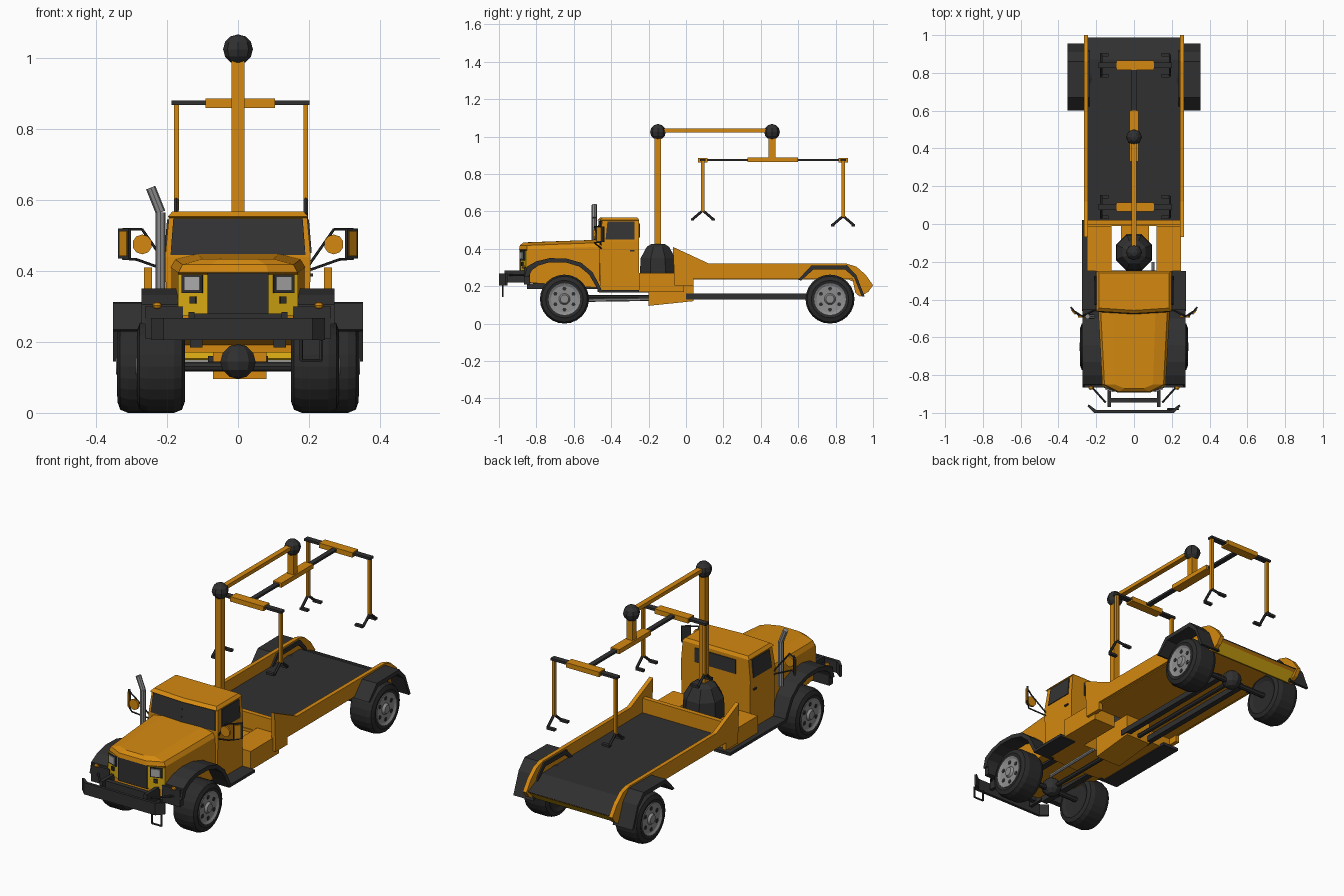
import bpy, bmesh, math
from mathutils import Vector, Matrix

if "Cube" in bpy.data.objects:
    bpy.data.objects.remove(bpy.data.objects["Cube"])


def mat(name, r, g, b):
    m = bpy.data.materials.new(name)
    m.diffuse_color = (r, g, b, 1)
    m.use_nodes = True
    m.node_tree.nodes["Principled BSDF"].inputs["Base Color"].default_value = m.diffuse_color
    return m


ORANGE = mat("orange_paint", .66, .25, .005)
YELLOW = mat("yellow_paint", .68, .40, .006)
DARK = mat("charcoal", .030, .030, .030)
TYRE = mat("tyre_rubber", .024, .024, .024)
GLASS = mat("dark_glass", .034, .034, .036)
METAL = mat("grey_metal", .27, .27, .27)
LENS = mat("lamp_lens", .40, .40, .40)
SIDES = ((1, "right"), (-1, "left"))


def finish(name, bm, m):
    bmesh.ops.recalc_face_normals(bm, faces=bm.faces)
    me = bpy.data.meshes.new(name)
    bm.to_mesh(me)
    bm.free()
    me.materials.append(m)
    ob = bpy.data.objects.new(name, me)
    bpy.context.collection.objects.link(ob)
    return ob


def loft(name, rings, m):
    """Skin equal-length rings of points and cap both ends."""
    bm = bmesh.new()
    vs = [[bm.verts.new(p) for p in r] for r in rings]
    n = len(vs[0])
    for a, b in zip(vs, vs[1:]):
        for i in range(n):
            bm.faces.new((a[i], a[(i + 1) % n], b[(i + 1) % n], b[i]))
    bm.faces.new(vs[0])
    bm.faces.new(vs[-1])
    return finish(name, bm, m)


def box(name, x, y, z, m):
    ring = lambda h: [(x[0], y[0], h), (x[1], y[0], h), (x[1], y[1], h), (x[0], y[1], h)]
    return loft(name, [ring(z[0]), ring(z[1])], m)


def extrude_x(name, prof, x0, x1, m):
    return loft(name, [[(x, y, z) for y, z in prof] for x in (x0, x1)], m)


def plate(name, pts, m, t=.004):
    p = [Vector(q) for q in pts]
    n = (p[1] - p[0]).cross(p[2] - p[0]).normalized() * t
    return loft(name, [[q - n for q in p], [q + n for q in p]], m)


def rod(name, pts, r, m, sides=6):
    """Round bar through the points, joined as one object."""
    bm = bmesh.new()
    for a, b in zip(pts, pts[1:]):
        a, b = Vector(a), Vector(b)
        d = b - a
        mx = Matrix.Translation((a + b) / 2) @ d.to_track_quat('Z', 'Y').to_matrix().to_4x4()
        bmesh.ops.create_cone(bm, cap_ends=True, segments=sides, radius1=r, radius2=r,
                              depth=d.length, matrix=mx)
    return finish(name, bm, m)


def lathe_x(name, prof, y, z, m, n=24):
    return loft(name, [[(x, y + r * math.cos(i * math.tau / n), z + r * math.sin(i * math.tau / n))
                        for i in range(n)] for x, r in prof], m)


def ball(name, c, r, m, u=8, v=6, scale=(1, 1, 1)):
    bm = bmesh.new()
    bmesh.ops.create_uvsphere(bm, u_segments=u, v_segments=v, radius=r,
                              matrix=Matrix.Translation(c) @ Matrix.Diagonal((*scale, 1)))
    return finish(name, bm, m)


# wheels with rims, hubs and dark openings
for y, xi, xo, label in ((-.65, .15, .285, "front"), (.77, .20, .34, "rear")):
    for s, side in SIDES:
        tag = f"{label}_{side}"
        lathe_x("tyre_" + tag, [(s * x, r) for x, r in (
            (xi + .01, .08), (xi, .10), (xi + .008, .122), (xi + .03, .131), (xo - .03, .131),
            (xo - .008, .122), (xo, .10), (xo - .004, .085), (xo - .03, .08))], y, .131, TYRE)
        lathe_x("rim_" + tag, [(s * (xo - .02), .085), (s * (xo + .001), .085),
                               (s * (xo - .006), .072), (s * (xo - .008), .03),
                               (s * (xo + .004), .022)], y, .131, METAL)
        for k in range(6):
            a = (k + .5) * math.tau / 6
            lathe_x(f"rim_hole_{tag}_{k}", [(s * (xo - .009), .011), (s * (xo - .004), .011)],
                    y + .056 * math.cos(a), .131 + .056 * math.sin(a), DARK, 6)
    # axle and differential
    rod("axle_" + label, [(-xo + .03, y, .131), (xo - .03, y, .131)], .014, DARK, 8)
    ball("differential_" + label, (0, y, .145), .052, DARK, 10, 6, (1, 1, .95))

# hood, lofted upward from its plan outline
def hood_ring(k, z, rise, nose):
    return [(.19 * k, -.45, z + rise), (.168 * k, -.85, z), (.085 * k, nose, z),
            (-.085 * k, nose, z), (-.168 * k, -.85, z), (-.19 * k, -.45, z + rise)]


loft("hood", [hood_ring(1, .22, -.03, -.88), hood_ring(1, .392, .015, -.88),
              hood_ring(1, .396, .015, -.893), hood_ring(.93, .418, .015, -.888),
              hood_ring(.6, .434, .015, -.87)], ORANGE)
box("grille", (-.086, .086), (-.89, -.87), (.27, .395), DARK)

# cab
def cab_ring(w, f, b, z):
    return [(w, f, z), (w, b, z), (-w, b, z), (-w, f, z), (0, f - .012, z)]


loft("cab", [cab_ring(.20, -.46, -.25, .17), cab_ring(.205, -.462, -.25, .44),
             cab_ring(.195, -.448, -.25, .55), cab_ring(.198, -.462, -.25, .553),
             cab_ring(.185, -.445, -.26, .568)], ORANGE)
plate("rear_window", [(-.12, -.249, .46), (.12, -.249, .46), (.12, -.249, .535), (-.12, -.249, .535)], GLASS)

for s, side in SIDES:
    plate("windshield_" + side, [(0, -.474, .445), (s * .19, -.462, .445),
                                 (s * .182, -.452, .548), (0, -.463, .548)], GLASS)
    plate("side_window_" + side, [(s * .204, -.43, .45), (s * .204, -.275, .45),
                                  (s * .196, -.275, .545), (s * .196, -.42, .545)], GLASS)
    box("door_handle_" + side, sorted((s * .203, s * .211)), (-.30, -.275), (.385, .393), DARK)
    # headlight panels and lamps
    plate("headlight_panel_" + side, [(s * .085, -.882, .275), (s * .168, -.853, .275),
                                      (s * .168, -.853, .39), (s * .085, -.882, .39)], YELLOW, .003)
    plate("headlight_frame_" + side, [(s * .10, -.884, .338), (s * .158, -.864, .338),
                                      (s * .158, -.864, .39), (s * .10, -.884, .39)], DARK, .004)
    plate("headlight_" + side, [(s * .107, -.886, .345), (s * .151, -.871, .345),
                                (s * .151, -.871, .384), (s * .107, -.886, .384)], LENS, .005)
    plate("small_lamp_" + side, [(s * .118, -.879, .308), (s * .135, -.873, .308),
                                 (s * .135, -.873, .328), (s * .118, -.879, .328)], DARK, .004)
    # front fender arch and running board
    arch = [(-.865, .25), (-.85, .305), (-.80, .333), (-.73, .35), (-.64, .348), (-.56, .325),
            (-.50, .275), (-.465, .21), (-.445, .165), (-.465, .165), (-.485, .205), (-.518, .262),
            (-.57, .305), (-.64, .326), (-.73, .328), (-.79, .31), (-.825, .285), (-.84, .25)]
    extrude_x("front_fender_" + side, arch, s * .155, s * .272, DARK)
    box("fender_front_" + side, sorted((s * .155, s * .262)), (-.865, -.835), (.21, .30), DARK)
    ball("marker_lamp_" + side, (s * .228, -.868, .303), .014, ORANGE, 8, 4, (1, .7, .7))
    end = -.25 if s > 0 else .02
    box("running_board_" + side, sorted((s * .18, s * .275)), (-.46, end), (.165, .18), DARK)
    # mirrors on bars
    rod("mirror_bars_" + side, [(s * .195, -.45, .40), (s * .285, -.49, .432), (s * .325, -.455, .435),
                                (s * .325, -.455, .517), (s * .27, -.49, .517),
                                (s * .195, -.45, .41)], .004, DARK, 5)
    plate("mirror_" + side, [(s * .305, -.475, .435), (s * .335, -.44, .435),
                             (s * .335, -.44, .52), (s * .305, -.475, .52)], DARK, .005)
    plate("mirror_face_" + side, [(s * .311, -.476, .442), (s * .331, -.452, .442),
                                  (s * .331, -.452, .513), (s * .311, -.476, .513)], ORANGE, .005)
    rod("round_mirror_" + side, [(s * .27, -.495, .475), (s * .27, -.485, .475)], .028, ORANGE, 10)
    # bumper arms and braces
    box("bumper_arm_" + side, sorted((s * .122, s * .14)), (-.97, -.83), (.22, .285), DARK)
    rod("bumper_brace_" + side, [(s * .15, -.945, .26), (s * .235, -.85, .26)], .006, DARK)
    # toolbox between cab and bed
    box("toolbox_" + side, sorted((s * .12, s * .25)), (-.25, -.01), (.17, .27), ORANGE)
    # bed side wall
    wall = [(-.07, .41), (.12, .322), (.86, .32), (.91, .305), (.96, .262), (1.0, .205),
            (.975, .17), (.93, .145), (.905, .165), (.89, .24), (.04, .24), (.04, .20), (-.06, .20)]
    extrude_x("bed_wall_" + side, wall, s * .243, s * .265, ORANGE)
    # rear fender
    guard = [(.60, .235), (.67, .31), (.86, .312), (.91, .26), (.955, .145),
             (.94, .145), (.90, .245), (.85, .29), (.68, .288), (.615, .23)]
    extrude_x("rear_fender_" + side, guard, s * .235, s * .352, DARK)
    # chassis rails
    box("frame_rail_" + side, sorted((s * .055, s * .085)), (.0, .76), (.13, .16), DARK)
    box("front_rail_" + side, sorted((s * .10, s * .135)), (-.85, -.25), (.185, .215), DARK)

# front bumper with swept ends
extra = [(-.24, -.955), (-.20, -.985), (.20, -.985), (.24, -.955), (.245, -.965), (.21, -1.0),
         (-.21, -1.0), (-.245, -.965)]
loft("front_bumper", [[(x, y, z) for x, y in extra] for z in (.205, .268)], DARK)
box("bumper_crossbar", (-.13, .13), (-.945, -.92), (.23, .28), DARK)
rod("step_frame", [(.178, -.98, .205), (.178, -.98, .147), (.235, -.98, .147), (.235, -.98, .205)],
    .005, DARK, 5)

# exhaust stack and pipes below
rod("exhaust_stack", [(-.218, -.49, .33), (-.218, -.49, .565), (-.246, -.49, .635)], .014, METAL, 8)
rod("exhaust_pipe", [(.10, -.54, .125), (.10, -.20, .13)], .009, METAL)
rod("drive_shaft", [(0, -.62, .14), (0, .75, .14)], .012, DARK, 8)

# bed: pan, dark floor, headboard, tail panel
extrude_x("bed_pan", [(-.01, .235), (-.01, .25), (.87, .25), (.985, .20), (.97, .19), (.87, .235)],
          -.25, .25, ORANGE)
extrude_x("bed_floor", [(.02, .248), (.02, .258), (.87, .258), (.988, .205), (.98, .198), (.87, .248)],
          -.243, .243, DARK)
box("headboard", (-.25, .25), (-.005, .02), (.235, .335), ORANGE)
extrude_x("tail_panel", [(.985, .205), (.93, .148), (.915, .153), (.965, .205)], -.25, .25, YELLOW)

# centre tank
extrude_x("centre_tank", [(-.20, .095), (.04, .12), (.04, .235), (-.20, .235)], -.07, .08, ORANGE)

# crane base, mast and boom
def ngon(r, z, n=8):
    return [(r * math.cos((i + .5) * math.tau / n), -.15 + r * math.sin((i + .5) * math.tau / n), z)
            for i in range(n)]


loft("crane_base", [ngon(.10, .235), ngon(.104, .28), ngon(.10, .35), ngon(.065, .41), ngon(.04, .425)], DARK)
box("crane_mast", (-.018, .018), (-.168, -.135), (.40, 1.03), ORANGE)
box("crane_boom", (-.014, .014), (-.15, .46), (1.022, 1.042), ORANGE)
for y, label in ((-.15, "mast"), (.46, "boom")):
    ball("joint_" + label, (0, y, 1.025), .042, DARK)
box("drop_post", (-.018, .018), (.442, .478), (.875, 1.02), ORANGE)
box("spreader_sleeve", (-.025, .025), (.33, .60), (.863, .887), ORANGE)
box("spreader_bar", (-.013, .013), (.07, .86), (.869, .881), DARK)

# cross beams with hanging arms and grab hooks
for y, bottom, label in ((.09, .60, "front"), (.84, .57, "rear")):
    box("cross_sleeve_" + label, (-.092, .105), (y - .025, y + .025), (.86, .886), ORANGE)
    box("cross_bar_" + label, (-.188, .202), (y - .015, y + .015), (.868, .88), DARK)
    for x, side in ((.191, "right"), (-.174, "left")):
        tag = f"{label}_{side}"
        box("hanging_arm_" + tag, (x - .007, x + .007), (y - .009, y + .009), (bottom, .87), ORANGE)
        for d in (1, -1):
            rod(f"grab_leg_{tag}_{'back' if d > 0 else 'front'}",
                [(x, y, bottom + .005), (x, y + d * .055, bottom - .042)], .007, DARK)
            xs = sorted((x, x - math.copysign(.04, x)))
            box(f"grab_foot_{tag}_{'back' if d > 0 else 'front'}", (xs[0] - .005, xs[1]),
                (y + d * .055 - .009, y + d * .055 + .009), (bottom - .05, bottom - .038), DARK)
